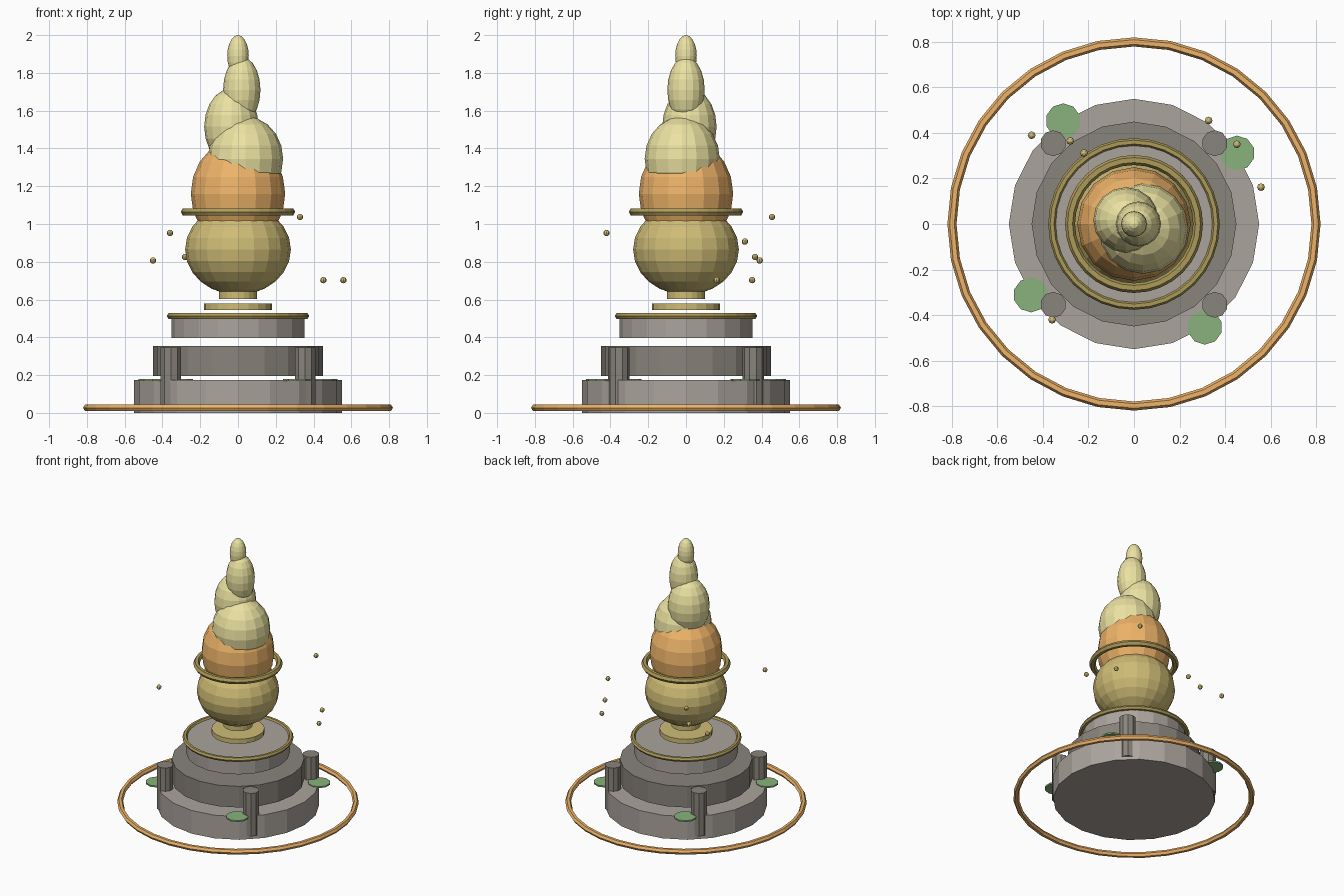
import bpy
from math import sin, cos, pi

if "Cube" in bpy.data.objects:
    bpy.data.objects.remove(bpy.data.objects["Cube"])


def colour(name, rgb):
    m = bpy.data.materials.new(name)
    m.diffuse_color = (*rgb, 1)
    m.use_nodes = True
    m.node_tree.nodes["Principled BSDF"].inputs["Base Color"].default_value = m.diffuse_color
    return m


GOLD = colour("gold", (0.62, 0.50, 0.18))
BRASS = colour("brass", (0.42, 0.33, 0.10))
ORANGE = colour("orange", (0.85, 0.45, 0.14))
CREAM = colour("cream", (0.83, 0.76, 0.36))
STONE = colour("stone", (0.41, 0.37, 0.34))
DARK_STONE = colour("dark_stone", (0.25, 0.23, 0.20))
GREEN = colour("green", (0.25, 0.45, 0.20))


def finish(name, mat):
    ob = bpy.context.object
    ob.name = name
    ob.data.materials.append(mat)
    return ob


def disc(name, mat, r, z0, z1, x=0, y=0, sides=20):
    bpy.ops.mesh.primitive_cylinder_add(vertices=sides, radius=r, depth=z1 - z0,
                                        location=(x, y, (z0 + z1) / 2))
    return finish(name, mat)


def ring(name, mat, major, minor, z, sides=32):
    bpy.ops.mesh.primitive_torus_add(major_radius=major, minor_radius=minor,
                                     major_segments=sides, minor_segments=6,
                                     location=(0, 0, z))
    return finish(name, mat)


def blob(name, mat, loc, r, rz, seg=16, rings=10):
    bpy.ops.mesh.primitive_uv_sphere_add(segments=seg, ring_count=rings,
                                         radius=1, location=loc)
    bpy.context.object.scale = (r, r, rz)
    return finish(name, mat)


# Stepped stone base, tiers slightly apart
disc("base_tier_low", STONE, 0.55, 0.0, 0.173)
disc("base_tier_mid", DARK_STONE, 0.45, 0.195, 0.353)
disc("base_tier_top", STONE, 0.352, 0.397, 0.515)

# Ground ring and trim rings
ring("ground_ring", ORANGE, 0.80, 0.02, 0.027)
ring("tier_ring", BRASS, 0.36, 0.017, 0.513)
ring("flame_ring", BRASS, 0.281, 0.022, 1.064)

# Pillars at the corners and leaf pads around the base
for i in range(4):
    a = pi / 4 + i * pi / 2
    disc(f"pillar_{i + 1}", DARK_STONE, 0.057, 0.025, 0.347,
         0.502 * cos(a), 0.502 * sin(a), 10)
    a = 0.602 + i * pi / 2
    disc(f"leaf_pad_{i + 1}", GREEN, 0.077, 0.168, 0.179,
         0.55 * cos(a), 0.55 * sin(a), 10)

# Foot plate and neck under the bowl
disc("foot_plate", GOLD, 0.18, 0.545, 0.58)
disc("neck", GOLD, 0.1, 0.603, 0.66)

# Bowl and flame lobes, winding up to the tip
blob("bowl", GOLD, (0, 0, 0.865), 0.28, 0.24, 20, 12)
blob("flame_core", ORANGE, (0, 0, 1.16), 0.25, 0.29)
blob("flame_lobe_1", CREAM, (0.04, -0.02, 1.345), 0.199, 0.225)
blob("flame_lobe_2", CREAM, (-0.035, 0.018, 1.515), 0.144, 0.203)
blob("flame_lobe_3", CREAM, (0.02, 0.0, 1.71), 0.099, 0.175)
blob("flame_tip", CREAM, (0, 0, 1.89), 0.057, 0.11)

# Floating sparks
sparks = [(-0.45, 0.39, 0.807), (-0.28, 0.365, 0.825), (-0.22, 0.312, 0.907),
          (0.328, 0.455, 1.037), (0.452, 0.35, 0.703), (0.558, 0.162, 0.703),
          (-0.36, -0.421, 0.952)]
for i, p in enumerate(sparks):
    blob(f"spark_{i + 1}", GOLD, p, 0.017, 0.017, 8, 6)
